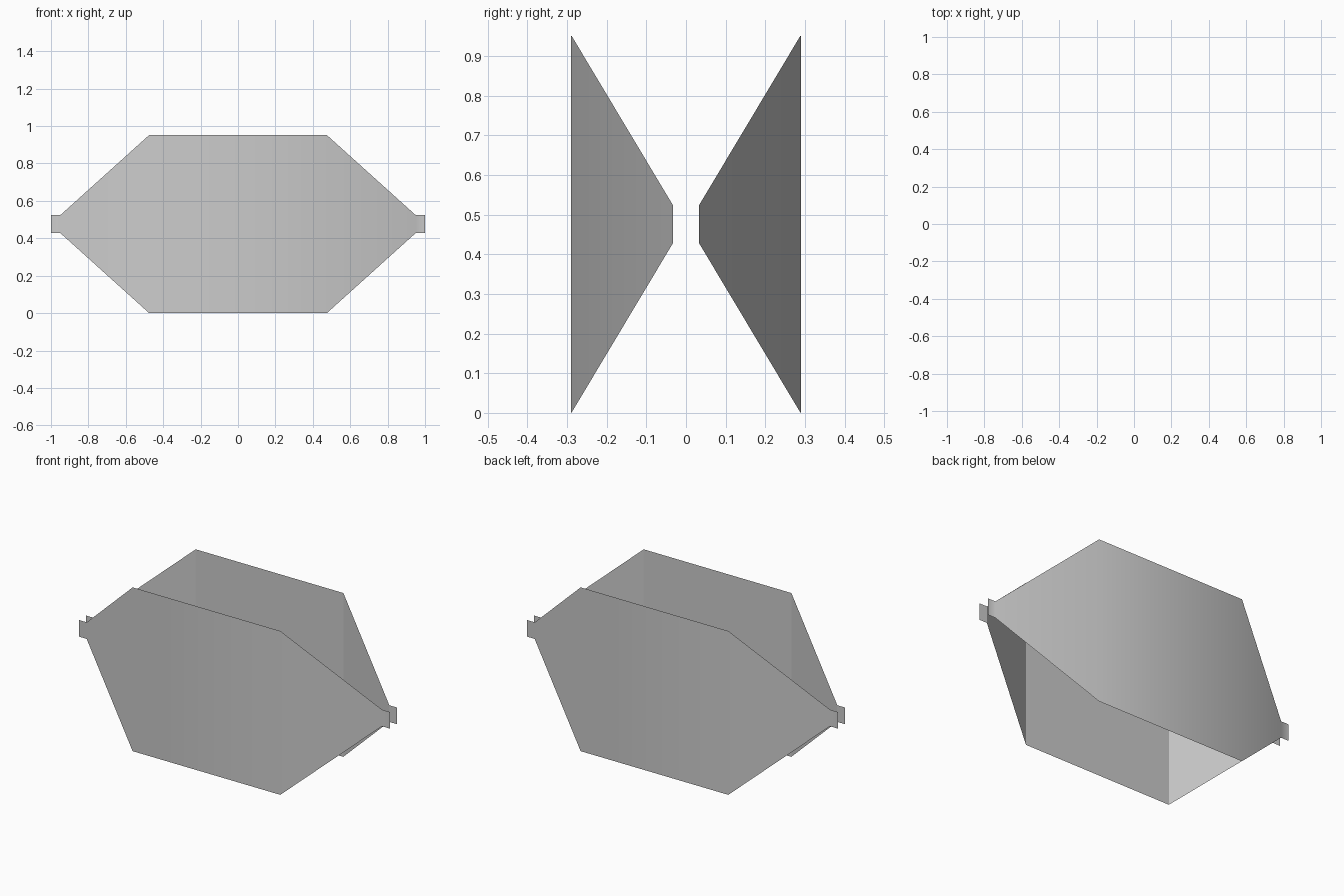
import bpy

cube = bpy.data.objects.get("Cube")
if cube:
    bpy.data.objects.remove(cube)

grey = bpy.data.materials.new("plain grey")
grey.use_nodes = True
colour = (0.6, 0.6, 0.6, 1)
grey.diffuse_color = colour
grey.node_tree.nodes["Principled BSDF"].inputs["Base Color"].default_value = colour

MID = 0.476
# Half outline of a folded sheet: x, distance from centre plane, half height
half = [(0.475, 0.29, 0.476), (0.95, 0.034, 0.048), (1.0, 0.034, 0.048)]
outline = [(-x, d, h) for x, d, h in reversed(half)] + half
GAP = 0.001


def folded_sheet(name, side):
    """Thin folded plate: smooth outer skin, flat-shaded inner skin."""
    verts, faces, smooth = [], [], []
    for skin in (0, 1):
        base = len(verts)
        for x, d, h in outline:
            y = side * (d - skin * GAP)
            verts += [(x, y, MID - h), (x, y, MID + h)]
        for i in range(len(outline) - 1):
            a = base + 2 * i
            face = (a, a + 2, a + 3, a + 1)
            outward = (side < 0) == (skin == 0)
            faces.append(face if outward else face[::-1])
            smooth.append(skin == 0)
    mesh = bpy.data.meshes.new(name)
    mesh.from_pydata(verts, [], faces)
    mesh.polygons.foreach_set("use_smooth", smooth)
    mesh.materials.append(grey)
    sheet = bpy.data.objects.new(name, mesh)
    bpy.context.collection.objects.link(sheet)


folded_sheet("front_sheet", -1)
folded_sheet("back_sheet", 1)
